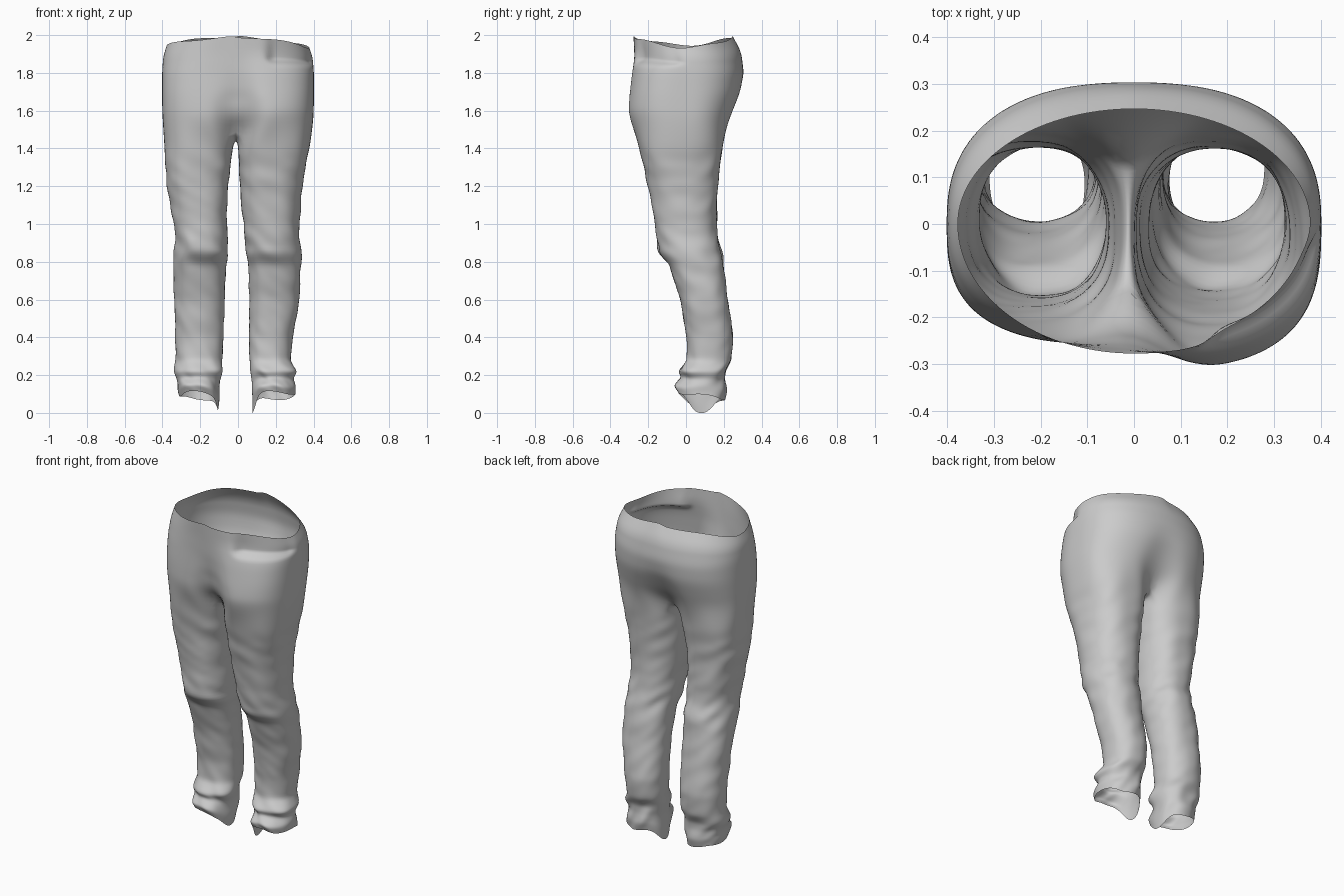
import bpy, bmesh, math
from mathutils import Vector, noise

if "Cube" in bpy.data.objects:
    bpy.data.objects.remove(bpy.data.objects["Cube"])

SEG, CROTCH = 40, 12          # outer half-ring segments, inner arc segments
SHIFT = -.012                 # the crotch sits slightly off centre

# torso: z, half width, squareness front, squareness back, right lobe front, left lobe front,
#        centre front, lobe back, centre back
TORSO = [
    (1.97, .378, 1.0, 1.0, -.280, -.278, -.278, .247, .247),
    (1.90, .396, .88, .88, -.275, -.267, -.274, .290, .292),
    (1.80, .402, .74, .82, -.292, -.260, -.268, .306, .307),
    (1.70, .402, .68, .80, -.304, -.260, -.250, .295, .284),
    (1.60, .402, .68, .80, -.318, -.262, -.195, .262, .205),
    (1.53, .398, .70, .80, -.304, -.258, -.120, .235, .125),
]
# legs: z, left outer, left inner, right outer, right inner, front, back
LEGS = [
    (1.42, .390, .022, .380, -.004, -.255, .198),
    (1.20, .377, .054, .340, .010, -.202, .168),
    (1.00, .342, .060, .326, .028, -.162, .163),
    (.90, .330, .052, .325, .036, -.154, .175),
    (.84, .335, .052, .334, .050, -.142, .190),
    (.80, .346, .062, .334, .055, -.095, .196),
    (.60, .338, .070, .327, .060, -.030, .222),
    (.40, .332, .078, .292, .056, .003, .250),
    (.28, .328, .083, .276, .062, .006, .240),
    (.22, .342, .080, .310, .068, -.040, .212),
    (.18, .322, .095, .292, .080, -.020, .205),
    (.13, .322, .100, .302, .075, -.062, .212),
    (.09, .310, .104, .304, .078, -.045, .204),
]


def clamp(v):
    return min(1, max(0, v))


def sample(table, z):
    """Interpolated row of a table sorted by falling z."""
    for a, b in zip(table, table[1:]):
        if z >= b[0] - 1e-6:
            k = (a[0] - z) / (a[0] - b[0])
            return [p + (q - p) * k for p, q in zip(a, b)]
    return list(table[-1])


def power(v, e):
    return math.copysign(abs(v) ** e, v)


def torso_point(z, t, s):
    """t runs 0 (centre front) to pi (centre back) on side s."""
    _, hw, ef, eb, fr, fl, fc, bl, bc = sample(TORSO, z)
    is_front = t < math.pi / 2
    e = ef if is_front else eb
    x = hw * max(0, math.sin(t)) ** e
    w = math.exp(-(x / (.075 if is_front else .09)) ** 2)
    lobe, mid = ((fr if s > 0 else fl), fc) if is_front else (bl, bc)
    y = (lobe + (mid - lobe) * w) * abs(math.cos(t)) ** e
    low = clamp((1.70 - z) / .17)
    top = clamp((z - 1.82) / .15)
    zz = z - low * w * (.035 if is_front else .055)
    zz += top * (.022 * math.cos(2 * t) - .006 * math.sin(5 * t + s) - (.012 if s > 0 else 0) * math.sin(t))
    # slumped pocket opening with a ledge on the right front
    if s > 0 and y < 0:
        side = clamp((x - .15) / .04) * clamp(-y / .08)
        k = .04 * side * clamp((z - 1.845) / .02) * (1 - .85 * max(0, top - .2))
        y += k
        x -= k * .4
    return Vector((s * x + SHIFT * low * w, y, zz))


def leg_point(z, phi, s):
    """phi 0 = outward, -90 degrees = front, 180 = inward."""
    _, lo, li, ro, ri, f, b = sample(LEGS, z)
    xo, xi = (ro, ri) if s > 0 else (lo, li)
    if s < 0:
        f += .045 * clamp((z - .95) / .5)
    c, sn = math.cos(phi), math.sin(phi)
    e = .88 - .1 * clamp((z - 1.1) / .3)
    ux, uy = power(c, e), power(sn, e)
    # cloth folds running around the leg, stronger at knee and ankle
    amp = .006 + .010 * math.exp(-((z - .86) / .08) ** 2) + .014 * math.exp(-((z - .18) / .08) ** 2)
    n = noise.noise(Vector((1.2 * c + 7 * s, 1.2 * sn, 15 * z + 1.5 * c * s))) * amp
    r = 1 + n / .13
    x = (xo + xi) / 2 + (xo - xi) / 2 * ux * r
    y = (f + b) / 2 + (b - f) / 2 * uy * r
    # ragged hem, dropping to a tip on the inner side
    if z < .22:
        d = (phi % (2 * math.pi)) - math.pi
        hem = .092 - .018 * sn + .008 * math.sin(3 * phi + s) - .088 * math.exp(-(d / .62) ** 2)
        z = hem + (z - .09) / .13 * (.22 - hem)
    return Vector((s * x, y, z))


bm = bmesh.new()


def bridge(a, b, closed):
    n = len(a)
    for i in range(n if closed else n - 1):
        j = (i + 1) % n
        bm.faces.new((a[i], a[j], b[j], b[i]))


# seat: full rings from waist rim down to the crotch level
levels = [1.97, 1.94, 1.91, 1.88, 1.866, 1.844, 1.82, 1.79, 1.75, 1.71, 1.67, 1.63, 1.60, 1.565, 1.53]
previous = None
for z in levels:
    right = [bm.verts.new(torso_point(z, math.pi * i / SEG, 1)) for i in range(SEG + 1)]
    left = [bm.verts.new(torso_point(z, math.pi * i / SEG, -1)) for i in range(1, SEG)]
    halves = {1: right, -1: [right[0]] + left + [right[-1]]}
    if previous:
        for s in (1, -1):
            bridge(previous[s], halves[s], False)
    previous = halves

# crotch: sagging strip from centre front to centre back
front, back = previous[1][0], previous[1][-1]
strip = []
for k in range(1, CROTCH):
    u = k / CROTCH
    p = back.co.lerp(front.co, u)
    p.z -= .04 * math.sin(math.pi * u)
    strip.append(bm.verts.new(p))

# trouser legs: closed rings from the crotch down to the hem
outer = [math.radians(-135 + 270 * i / SEG) for i in range(SEG + 1)]
inner = [math.radians(135 + 90 * k / CROTCH) for k in range(1, CROTCH)]
heights = [1.42 - .03 * i for i in range(39)] + [.26, .24, .22, .20, .18, .16, .145, .13, .11, .09]
for s in (1, -1):
    ring = previous[s] + strip
    for z in heights:
        new = [bm.verts.new(leg_point(z, a, s)) for a in outer + inner]
        bridge(ring, new, True)
        ring = new

bmesh.ops.recalc_face_normals(bm, faces=bm.faces)
# relax the blend between seat and legs, away from the narrow gap at the crotch
blend = [v for v in bm.verts if 1.33 < v.co.z < 1.66 and (abs(v.co.x) > .05 or abs(v.co.y) > .15)]
for _ in range(3):
    bmesh.ops.smooth_vert(bm, verts=blend, factor=.4, use_axis_x=True, use_axis_y=True, use_axis_z=True)

mesh = bpy.data.meshes.new("trousers")
bm.to_mesh(mesh)
bm.free()
trousers = bpy.data.objects.new("trousers", mesh)
bpy.context.collection.objects.link(trousers)
sub = trousers.modifiers.new("soft_cloth", 'SUBSURF')
sub.levels = sub.render_levels = 1
for poly in mesh.polygons:
    poly.use_smooth = True
